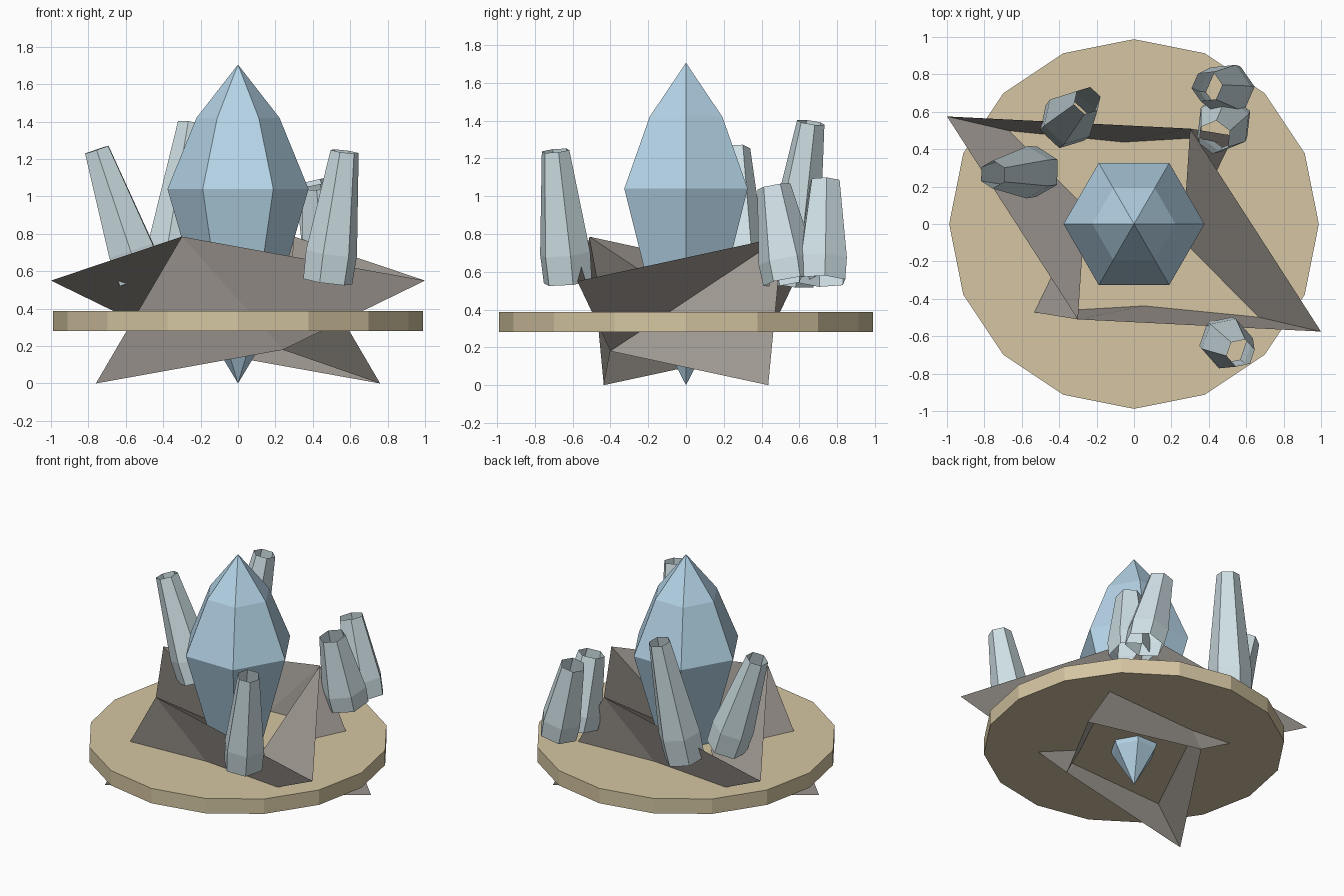
import bpy, bmesh, math
from mathutils import Vector

if "Cube" in bpy.data.objects:
    bpy.data.objects.remove(bpy.data.objects["Cube"])


def material(name, col):
    m = bpy.data.materials.new(name)
    m.diffuse_color = (*col, 1)
    m.use_nodes = True
    m.node_tree.nodes["Principled BSDF"].inputs["Base Color"].default_value = m.diffuse_color
    return m


BLUE = material("blue_crystal", (0.46, 0.66, 0.80))
PALE = material("pale_crystal", (0.62, 0.74, 0.78))
TAN = material("sand", (0.66, 0.56, 0.36))
STONE = material("stone", (0.35, 0.32, 0.29))


def make(name, verts, faces, mat, closed=True):
    me = bpy.data.meshes.new(name)
    me.from_pydata(verts, [], faces)
    if closed:
        bm = bmesh.new()
        bm.from_mesh(me)
        bmesh.ops.remove_doubles(bm, verts=bm.verts, dist=1e-5)
        bmesh.ops.dissolve_degenerate(bm, edges=bm.edges, dist=1e-5)
        bmesh.ops.recalc_face_normals(bm, faces=bm.faces)
        bm.to_mesh(me)
        bm.free()
    me.materials.append(mat)
    ob = bpy.data.objects.new(name, me)
    bpy.context.collection.objects.link(ob)
    return ob


def tube_faces(rings, n):
    return [(r * n + i, r * n + (i + 1) % n, (r + 1) * n + (i + 1) % n, (r + 1) * n + i)
            for r in range(rings - 1) for i in range(n)]


def turned(name, profile, n, mat):
    """Faceted solid from (radius, height) rings."""
    v = [(r * math.cos(2 * math.pi * i / n), r * math.sin(2 * math.pi * i / n), z)
         for r, z in profile for i in range(n)]
    return make(name, v, tube_faces(len(profile), n), mat)


def shard(name, base, top, r_base, r_top, turn):
    """Open six-sided tapered tube leaning from base to top."""
    base, top = Vector(base), Vector(top)
    q = Vector((0, 0, 1)).rotation_difference(top - base)
    v = []
    for t, r in ((0, r_base * 0.96), (0.22, r_base), (1, r_top)):
        for i in range(6):
            a = turn + math.pi * i / 3
            v.append(base.lerp(top, t) + q @ Vector((r * math.cos(a), r * math.sin(a), 0)))
    return make(name, v, tube_faces(3, 6), mat=PALE)


# Round slab
turned("base_disc", [(0, 0.28), (0.988, 0.28), (0.988, 0.388), (0, 0.388)], 16, TAN)

# Large central crystal, pointed at both ends
turned("main_crystal", [(0, 0), (0.15, 0.25), (0.377, 1.04), (0.222, 1.42), (0, 1.705)], 6, BLUE)

# Jagged open stone wall, half of it repeated by a half turn
half = [(-1, 0.575, 0.55), (-0.3, -0.51, 0.785), (-0.24, 0.40, 0.18), (-0.76, -0.435, 0)]
verts = half + [(-x, -y, z) for x, y, z in half]
faces = []
for s in (0, 4):
    side, peak, low, foot = s, s + 1, s + 2, s + 3
    far_side, far_low = (s + 4) % 8, (s + 6) % 8
    faces += [(side, low, peak), (low, foot, peak),
              (peak, foot, far_low), (peak, far_low, far_side)]
make("rock_wall", verts, faces, STONE)

# Small leaning shards around the rim
for name, base, top, rb, rt, turn in (
        ("front_shard", (0.48, -0.625, 0.545), (0.57, -0.69, 1.24), 0.14, 0.077, 0.2),
        ("left_shard", (-0.52, 0.28, 0.56), (-0.755, 0.265, 1.25), 0.14, 0.075, 0.5),
        ("back_shard", (-0.37, 0.54, 0.54), (-0.25, 0.66, 1.39), 0.145, 0.075, 0.3),
        ("inner_right_shard", (0.49, 0.55, 0.55), (0.43, 0.465, 1.05), 0.15, 0.09, 0.4),
        ("outer_right_shard", (0.515, 0.72, 0.55), (0.39, 0.735, 1.08), 0.14, 0.085, 0.1)):
    shard(name, base, top, rb, rt, turn)
